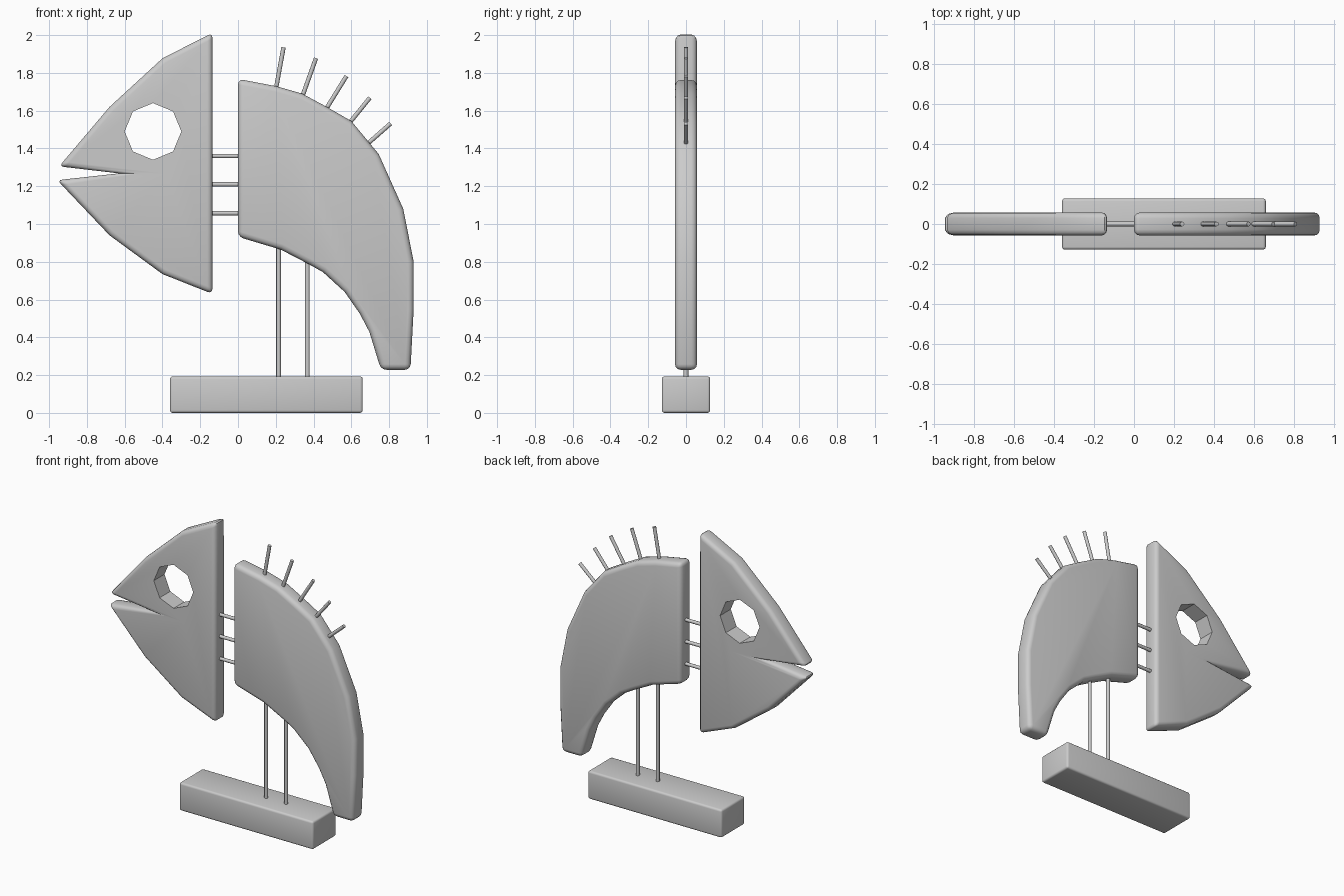
import bpy, bmesh, math
from mathutils import Vector

if "Cube" in bpy.data.objects:
    bpy.data.objects.remove(bpy.data.objects["Cube"], do_unlink=True)

grey = bpy.data.materials.new("plain grey")
grey.use_nodes = True
grey.diffuse_color = (0.6, 0.6, 0.6, 1)
grey.node_tree.nodes["Principled BSDF"].inputs["Base Color"].default_value = (0.6, 0.6, 0.6, 1)


def slab(name, outline, half, bevel):
    """Extrude an x-z outline along y and round its sharp outer edges."""
    bm = bmesh.new()
    face = bm.faces.new([bm.verts.new((x, -half, z)) for x, z in outline])
    side = bmesh.ops.extrude_face_region(bm, geom=[face], use_keep_orig=True)["geom"]
    bmesh.ops.translate(bm, vec=(0, 2 * half, 0),
                        verts=[g for g in side if isinstance(g, bmesh.types.BMVert)])
    bmesh.ops.recalc_face_normals(bm, faces=bm.faces)
    if bevel:
        sharp = [e for e in bm.edges if e.calc_face_angle_signed() > math.radians(35)]
        bmesh.ops.bevel(bm, geom=sharp, offset=bevel, segments=3, profile=0.5,
                        affect='EDGES', clamp_overlap=False)
    mesh = bpy.data.meshes.new(name)
    bm.to_mesh(mesh)
    bm.free()
    mesh.materials.append(grey)
    obj = bpy.data.objects.new(name, mesh)
    bpy.context.collection.objects.link(obj)
    return obj


def smooth(obj):
    bpy.ops.object.select_all(action='DESELECT')
    obj.select_set(True)
    bpy.context.view_layer.objects.active = obj
    bpy.ops.object.shade_smooth_by_angle(angle=math.radians(40))


def rod(name, start, end, radius=0.0115):
    """Round rod between two x-z points in the middle plane."""
    a, b = Vector((start[0], 0, start[1])), Vector((end[0], 0, end[1]))
    bpy.ops.mesh.primitive_cylinder_add(vertices=12, radius=radius,
                                        depth=(b - a).length, location=(a + b) / 2)
    obj = bpy.context.object
    obj.name = name
    obj.rotation_euler = (b - a).to_track_quat('Z', 'Y').to_euler()
    obj.data.materials.append(grey)
    smooth(obj)


# Head with open mouth
head = slab("head", [
    (-0.135, 2.012), (-0.4, 1.877), (-0.68, 1.62), (-0.947, 1.305),
    (-0.63, 1.268), (-0.957, 1.232), (-0.68, 0.94), (-0.4, 0.735),
    (-0.135, 0.63)], 0.058, 0.028)

# Eight-sided eye hole through the head
eye = slab("eye_cutter", [
    (-0.45 + 0.15 * math.cos(i * math.pi / 4), 1.49 + 0.15 * math.sin(i * math.pi / 4))
    for i in range(8)], 0.2, 0)
eye.hide_render = True
cut = head.modifiers.new("eye hole", 'BOOLEAN')
cut.operation = 'DIFFERENCE'
cut.solver = 'EXACT'
cut.object = eye
bpy.context.view_layer.objects.active = head
bpy.ops.object.modifier_apply(modifier=cut.name)
bpy.data.objects.remove(eye, do_unlink=True)
smooth(head)

# Curved body and tail
body = slab("body", [
    (0, 1.768), (0.2, 1.73), (0.34, 1.69), (0.47, 1.62), (0.6, 1.545),
    (0.745, 1.37), (0.875, 1.08), (0.93, 0.8), (0.93, 0.55), (0.913, 0.228),
    (0.757, 0.228), (0.695, 0.43), (0.645, 0.525), (0.565, 0.64), (0.45, 0.745),
    (0.37, 0.79), (0.225, 0.865), (0, 0.932)], 0.058, 0.03)
smooth(body)

# Base block
base = slab("base", [(-0.36, 0), (0.66, 0), (0.66, 0.193), (-0.36, 0.193)], 0.128, 0.014)
smooth(base)

# Rods joining head and body
for i, z in enumerate((1.36, 1.21, 1.057)):
    rod(f"neck_rod_{i + 1}", (-0.17, z), (0.03, z))

# Rods holding the body above the base
for i, (x, top) in enumerate(((0.215, 0.9), (0.367, 0.83))):
    rod(f"support_rod_{i + 1}", (x, 0.16), (x, top), 0.0125)

# Spines fanned along the back
spines = [((0.2, 1.71), (0.241, 1.935)), ((0.335, 1.66), (0.413, 1.878)),
          ((0.455, 1.59), (0.574, 1.783)), ((0.578, 1.52), (0.698, 1.668)),
          ((0.675, 1.415), (0.808, 1.532))]
for i, (root, tip) in enumerate(spines):
    rod(f"spine_{i + 1}", root, tip)
